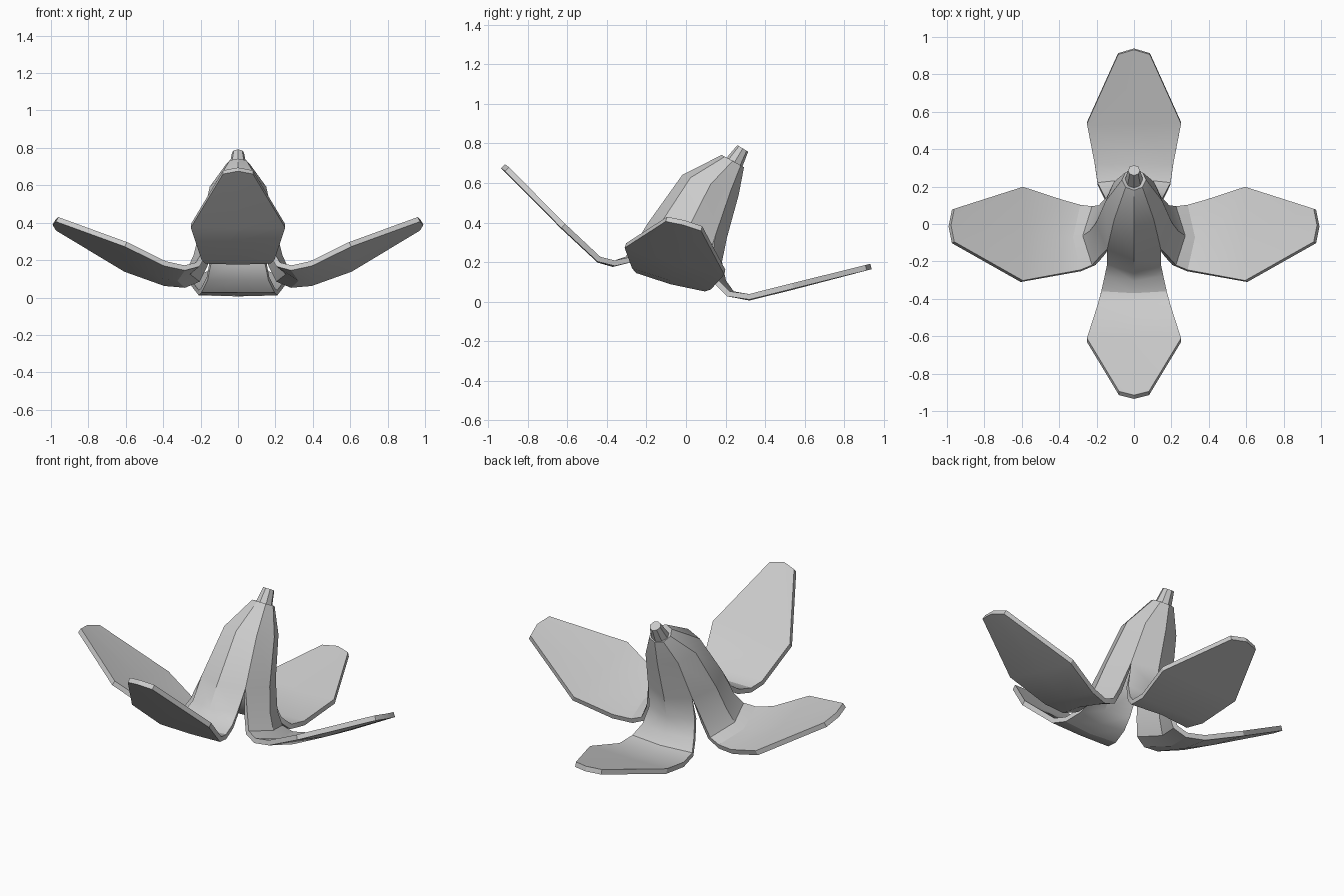
import bpy, bmesh, math
from mathutils import Vector

if "Cube" in bpy.data.objects:
    bpy.data.objects.remove(bpy.data.objects["Cube"])

def ring(cy, cz, r, tilt):
    # eight points of a tilted octagon; index 0 faces +x, going counter-clockwise
    t = math.radians(tilt)
    u, v = Vector((1, 0, 0)), Vector((0, math.cos(t), -math.sin(t)))
    return [Vector((0, cy, cz)) + r * (math.cos(k * math.pi / 4) * u + math.sin(k * math.pi / 4) * v)
            for k in range(8)]

# joined tube above the split
rings = [ring(0.233, 0.706, 0.052, 27), ring(0.122, 0.588, 0.138, 18), ring(0.005, 0.355, 0.19, 10)]

# petal rows: outward, height, half width, edge offset outward, edge offset up, sideways centre
front = [(0.255, 0.27, 0.14, -0.05, -0.01, 0), (0.30, 0.215, 0.155, -0.03, 0, 0),
         (0.37, 0.19, 0.175, -0.01, 0.005, 0), (0.44, 0.21, 0.195, 0, 0.005, 0),
         (0.62, 0.378, 0.252, 0, 0.005, 0), (0.925, 0.685, 0.08, -0.02, -0.015, 0)]
back = [(0.168, 0.20, 0.145, -0.05, 0, 0), (0.19, 0.10, 0.165, -0.035, 0, 0),
        (0.235, 0.04, 0.195, -0.02, 0, 0), (0.32, 0.02, 0.21, 0, 0.005, 0),
        (0.54, 0.075, 0.252, 0, 0.005, 0), (0.935, 0.178, 0.085, -0.025, -0.006, 0)]
side = [(0.225, 0.22, 0.14, -0.05, -0.01, -0.04), (0.265, 0.135, 0.16, -0.05, 0, -0.065),
        (0.325, 0.102, 0.18, -0.04, 0.01, -0.075), (0.41, 0.118, 0.205, -0.02, 0.01, -0.07),
        (0.60, 0.205, 0.26, 0, 0.012, -0.055), (0.985, 0.40, 0.092, -0.018, -0.006, -0.01)]

a = math.radians(15)
lean = Vector((0, math.cos(a), -math.sin(a)))
petals = [(front, Vector((0, -1, 0)), Vector((1, 0, 0)), 6),
          (back, Vector((0, 1, 0)), Vector((-1, 0, 0)), 2),
          (side, Vector((1, 0, 0)), lean, 0),
          (side, Vector((-1, 0, 0)), -lean, 4)]

# flower: each petal is a three-column strip running from collar to tip
bm = bmesh.new()
up = Vector((0, 0, 1))
for table, out, across, k in petals:
    rows = [[r[(k + d) % 8] for d in (-1, 0, 1)] for r in rings]
    for r, z, w, dr, dz, y in table:
        mid = out * r + up * z + Vector((0, y, 0))
        edge = mid + out * dr + up * dz
        rows.append([edge - across * w, mid, edge + across * w])
    grid = [[bm.verts.new(p) for p in row] for row in rows]
    for lo, hi in zip(grid, grid[1:]):
        for i in (0, 1):
            bm.faces.new((lo[i], hi[i], hi[i + 1], lo[i + 1]))
bmesh.ops.remove_doubles(bm, verts=bm.verts, dist=0.0005)
bmesh.ops.recalc_face_normals(bm, faces=bm.faces)
mesh = bpy.data.meshes.new("petal_cup")
bm.to_mesh(mesh)
bm.free()
flower = bpy.data.objects.new("petal_cup", mesh)
bpy.context.collection.objects.link(flower)
solid = flower.modifiers.new("thickness", "SOLIDIFY")
solid.thickness = 0.028
solid.offset = 0
bpy.context.view_layer.objects.active = flower
flower.select_set(True)
bpy.ops.object.modifier_apply(modifier="thickness")
bpy.ops.object.shade_smooth_by_angle(angle=math.radians(30))

# stem: tapered stub rising out of the collar
base, tip = Vector((0, 0.215, 0.655)), Vector((0, 0.287, 0.775))
axis = tip - base
bpy.ops.mesh.primitive_cone_add(vertices=8, radius1=0.056, radius2=0.032, depth=axis.length,
                                location=(base + tip) / 2,
                                rotation=axis.to_track_quat('Z', 'Y').to_euler())
bpy.context.object.name = "stem"
